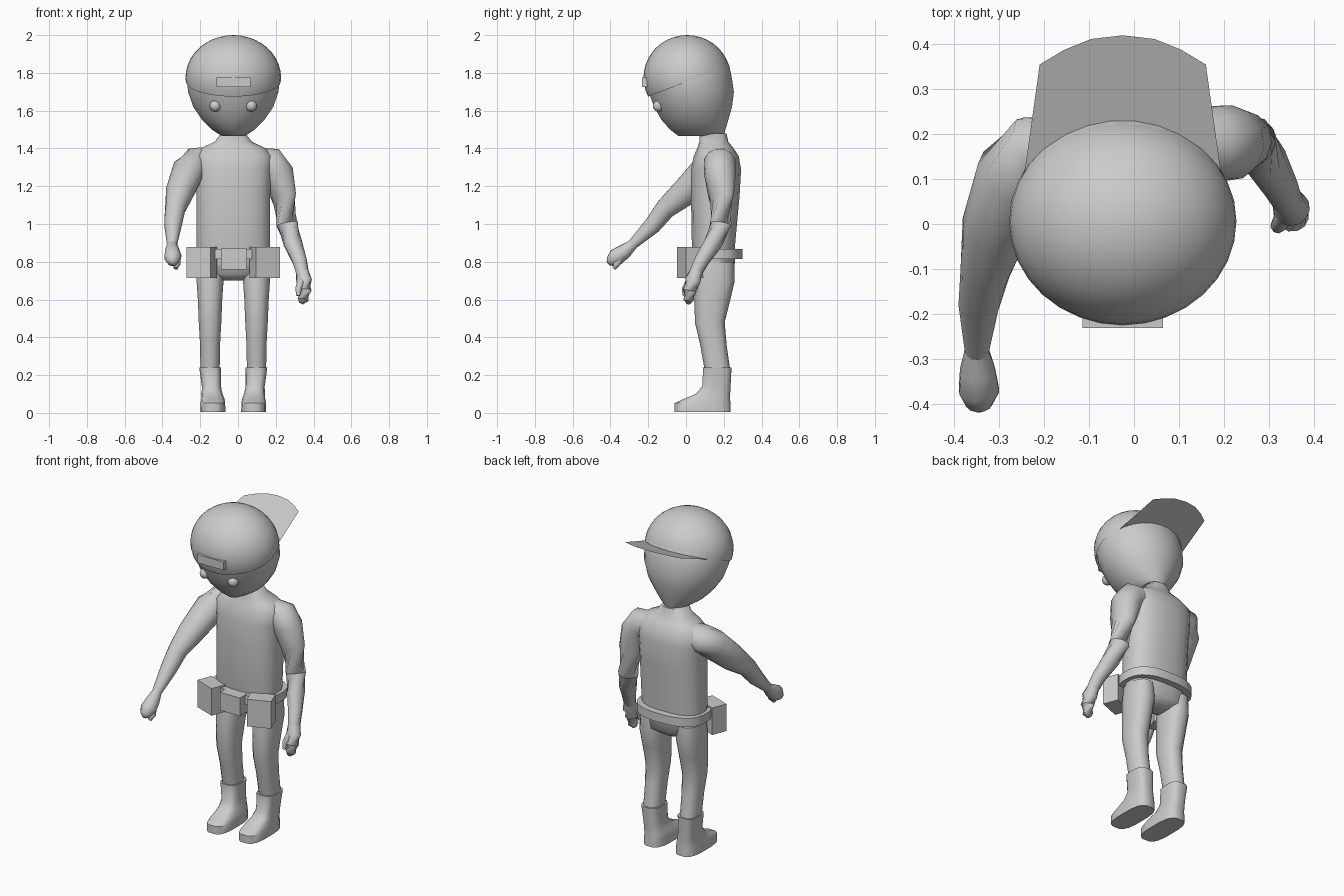
import bpy, bmesh, math
from mathutils import Vector, Matrix

if "Cube" in bpy.data.objects:
    bpy.data.objects.remove(bpy.data.objects["Cube"])

grey = bpy.data.materials.new("plain grey")
grey.use_nodes = True
GREY = (0.6, 0.6, 0.6, 1)
grey.diffuse_color = GREY
grey.node_tree.nodes["Principled BSDF"].inputs["Base Color"].default_value = GREY
MID = -0.025  # body centre line in x


def finish(name, bm, smooth=40):
    bmesh.ops.recalc_face_normals(bm, faces=bm.faces)
    mesh = bpy.data.meshes.new(name)
    bm.to_mesh(mesh)
    bm.free()
    obj = bpy.data.objects.new(name, mesh)
    bpy.context.collection.objects.link(obj)
    mesh.materials.append(grey)
    if smooth:
        bpy.ops.object.select_all(action='DESELECT')
        obj.select_set(True)
        bpy.context.view_layer.objects.active = obj
        bpy.ops.object.shade_smooth_by_angle(angle=math.radians(smooth))
    return obj


def skin(name, rings, smooth=40):
    bm = bmesh.new()
    loops = [[bm.verts.new(p) for p in ring] for ring in rings]
    n = len(loops[0])
    for a, b in zip(loops, loops[1:]):
        for i in range(n):
            j = (i + 1) % n
            bm.faces.new((a[i], a[j], b[j], b[i]))
    bm.faces.new(loops[0][::-1])
    bm.faces.new(loops[-1])
    return finish(name, bm, smooth)


def oval(rx, ry, n, power=1.0):
    pts = []
    for i in range(n):
        a = 2 * math.pi * (i + 0.5) / n
        c, s = math.cos(a), math.sin(a)
        pts.append(Vector((rx * math.copysign(abs(c) ** power, c),
                           ry * math.copysign(abs(s) ** power, s), 0)))
    return pts


def stack(name, levels, n=20, power=1.0, smooth=40):
    """Level rings: z, centre x, half width, front y, back y."""
    return skin(name, [[p + Vector((x, (f + b) / 2, z)) for p in oval(w, (b - f) / 2, n, power)]
                       for z, x, w, f, b in levels], smooth)


def limb(name, path, n=12):
    """Rings across a path: x, y, z, radius."""
    pts = [Vector(p[:3]) for p in path]
    rings = []
    for i, p in enumerate(pts):
        tangent = pts[min(i + 1, len(pts) - 1)] - pts[max(i - 1, 0)]
        turn = Vector((0, 0, 1)).rotation_difference(tangent)
        rings.append([p + turn @ q for q in oval(path[i][3], path[i][3], n)])
    return skin(name, rings, 60)


def box(name, centre, size, turn=0):
    bm = bmesh.new()
    bmesh.ops.create_cube(bm, size=1)
    bm.transform(Matrix.Translation(centre) @ Matrix.Rotation(math.radians(turn), 4, 'Z')
                 @ Matrix.Diagonal((*size, 1)))
    return finish(name, bm, 0)


def ball(name, centre, radii, cut=None):
    bm = bmesh.new()
    bmesh.ops.create_uvsphere(bm, u_segments=32, v_segments=20, radius=1)
    bm.transform(Matrix.Translation(centre) @ Matrix.Diagonal((*radii, 1)))
    if cut:
        bmesh.ops.bisect_plane(bm, geom=bm.verts[:] + bm.edges[:] + bm.faces[:],
                               plane_co=cut[0], plane_no=cut[1], clear_inner=True)
    return finish(name, bm)


# Head, tapering to the chin
stack("head", [(1.465, MID, .06, -.04, .20), (1.5, MID, .115, -.085, .21),
               (1.55, MID, .165, -.13, .225), (1.62, MID, .213, -.17, .245),
               (1.70, MID, .241, -.20, .255), (1.77, MID, .247, -.217, .245),
               (1.84, MID, .235, -.205, .23), (1.91, MID, .185, -.16, .18)], 28, smooth=60)
for side, x in (("right", -.12), ("left", .07)):
    ball(side + "_eye", (x, -.145, 1.625), (.03, .03, .03))

# Cap with a sloping rim and a thin peak at the back
SLOPE = .377


def rim_z(y):
    return 1.675 + SLOPE * (y + .2)


ball("cap", (MID, .006, 1.775), (.253, .231, .225),
     (Vector((0, 0, rim_z(0))), Vector((0, -SLOPE, 1))))
bm = bmesh.new()
half = [(.222, .09), (.185, .355), (.13, .388), (.07, .412)]
outline = [(-x, y) for x, y in half] + [(0, .42)] + half[::-1]
bm.faces.new([bm.verts.new((MID + x, y, rim_z(y))) for x, y in outline])
finish("cap_peak", bm, 0)
box("cap_badge", (MID, -.217, 1.75), (.18, .03, .05))

# Torso, neck and hips
stack("torso", [(.78, MID, .185, .05, .255), (.88, MID, .197, .03, .26), (1.15, MID, .197, .025, .285),
                (1.29, MID, .205, .025, .293), (1.36, MID, .21, .04, .28), (1.405, MID, .165, .06, .25),
                (1.435, MID, .10, .07, .225), (1.48, MID, .065, .07, .215)], 20, .8, 60)
stack("hips", [(.70, MID, .06, .11, .21), (.735, MID, .17, .06, .255), (.83, MID, .192, .045, .262)], 20, .8, 60)

# Belt, buckle and pouches
stack("belt", [(.815, MID, .215, .0, .30), (.868, MID, .215, .0, .30)], 24, .8)
box("belt_buckle", (-.023, -.01, .815), (.135, .07, .11))
for side, s in (("right", -1), ("left", 1)):
    box(side + "_pouch", (MID + s * .167, .02, .796), (.137, .095, .165), s * 21)

# Legs and boots
for side, s in (("right", -1), ("left", 1)):
    x = MID + s * .123
    stack(side + "_leg", [(.22, x, .052, .10, .235), (.36, x, .054, .075, .215), (.48, x, .061, .047, .205),
                          (.60, x, .066, .045, .235), (.70, x, .073, .05, .258), (.80, x, .068, .06, .255)], 14, .85, 60)
    b = MID + s * .108
    stack(side + "_boot", [(.005, b, .067, -.062, .238), (.052, b, .066, -.062, .237), (.075, b, .062, -.01, .235),
                           (.10, b + s * .004, .056, .05, .235), (.14, b + s * .008, .051, .085, .237),
                           (.24, x, .058, .09, .242)], 16, .65)

# Right arm reaching forward, left arm hanging
limb("right_arm", [(-.14, .17, 1.34, .07), (-.22, .16, 1.325, .085), (-.265, .11, 1.28, .088),
                   (-.31, -.01, 1.165, .075), (-.332, -.11, 1.08, .055), (-.345, -.18, .99, .046),
                   (-.35, -.29, .885, .026)])
limb("left_arm", [(.09, .18, 1.34, .07), (.175, .18, 1.325, .085), (.21, .18, 1.27, .085),
                  (.24, .185, 1.15, .068), (.26, .185, 1.0, .057), (.29, .145, .90, .05),
                  (.325, .085, .81, .04), (.342, .05, .74, .034)])

# Hands and thumbs
limb("right_hand", [(-.35, -.28, .892, .027), (-.348, -.325, .855, .04), (-.345, -.37, .825, .046),
                    (-.345, -.40, .80, .03), (-.343, -.412, .79, .012)])
limb("right_thumb", [(-.33, -.34, .84, .02), (-.322, -.365, .79, .02), (-.33, -.38, .765, .012)], 8)
limb("left_hand", [(.34, .055, .75, .034), (.35, .035, .70, .042), (.352, .02, .65, .038),
                   (.345, .015, .60, .03), (.335, .012, .58, .012)])
limb("left_thumb", [(.335, .02, .70, .022), (.32, -.005, .655, .017), (.318, -.01, .62, .01)], 8)
